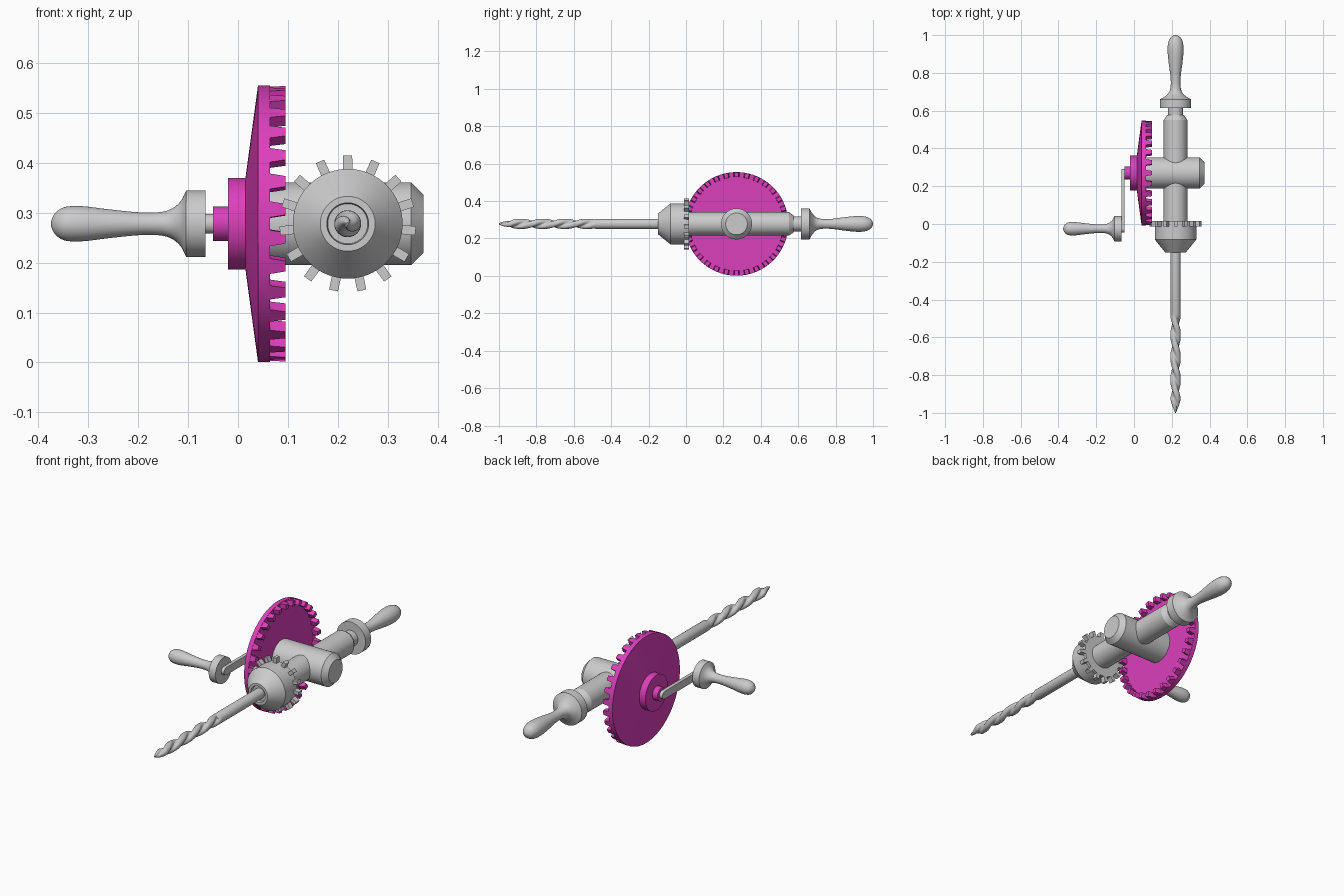
import bpy, bmesh
from math import sin, cos, pi, radians
from mathutils import Vector

if "Cube" in bpy.data.objects:
    bpy.data.objects.remove(bpy.data.objects["Cube"])

AX, AZ, CY = 0.22, 0.278, 0.27   # spindle x, common height, crank axis y

pink = bpy.data.materials.new("magenta_paint")
pink.diffuse_color = (0.72, 0.05, 0.5, 1)
pink.use_nodes = True
pink.node_tree.nodes["Principled BSDF"].inputs["Base Color"].default_value = pink.diffuse_color


def place(axis, t, r, a):
    """Point at distance t along the spindle (y) or a crank (x) axis."""
    if axis == 'spindle':
        return Vector((AX + r * cos(a), t, AZ + r * sin(a)))
    y = CY if axis == 'crank' else -0.025
    return Vector((t, y + r * cos(a), AZ + r * sin(a)))


def finish(bm, name, mat=None, angle=30):
    bmesh.ops.remove_doubles(bm, verts=bm.verts, dist=1e-5)
    bmesh.ops.recalc_face_normals(bm, faces=bm.faces)
    me = bpy.data.meshes.new(name)
    bm.to_mesh(me)
    bm.free()
    ob = bpy.data.objects.new(name, me)
    bpy.context.collection.objects.link(ob)
    if mat:
        me.materials.append(mat)
    bpy.ops.object.select_all(action='DESELECT')
    ob.select_set(True)
    bpy.context.view_layer.objects.active = ob
    bpy.ops.object.shade_smooth_by_angle(angle=radians(angle))
    return ob


def skin(bm, rings):
    """Bridge successive closed rings and cap both ends."""
    rings = [[bm.verts.new(p) for p in ring] for ring in rings]
    n = len(rings[0])
    for a, b in zip(rings, rings[1:]):
        for i in range(n):
            j = (i + 1) % n
            bm.faces.new((a[i], a[j], b[j], b[i]))
    bm.faces.new(rings[0])
    bm.faces.new(rings[-1])


def lathe(bm, axis, profile, n=64):
    skin(bm, [[place(axis, t, r, 2 * pi * i / n) for i in range(n)] for t, r in profile])


def turned(name, axis, profile, mat=None):
    bm = bmesh.new()
    lathe(bm, axis, profile)
    return finish(bm, name, mat)


def smooth_profile(pts, steps=5):
    """Catmull-Rom through the profile points."""
    v = [Vector(p) for p in pts]
    v = [2 * v[0] - v[1]] + v + [2 * v[-1] - v[-2]]
    out = []
    for a, b, c, d in zip(v, v[1:], v[2:], v[3:]):
        for s in range(steps):
            u = s / steps
            out.append(0.5 * (2 * b + (c - a) * u + (2 * a - 5 * b + 4 * c - d) * u**2
                              + (3 * b - a - 3 * c + d) * u**3))
    return [(p.x, max(p.y, 0.001)) for p in out] + [pts[-1]]


def tooth(bm, axis, a, t0, t1, r0, r1, base, tip, axial):
    """Tapered block; it narrows along the axis or along the radius."""
    rings = []
    for t, r in ((t0, r0), (t0, r1), (t1, r1), (t1, r0)):
        w = (tip if (t == t1 if axial else r == r1) else base) / 2
        rings.append([place(axis, t, r, a - w / r1), place(axis, t, r, a + w / r1)])
    skin_pts = [[ring[k] for ring in rings] for k in (0, 1)]
    skin(bm, skin_pts)


# Large crown wheel with hub and face teeth
bm = bmesh.new()
lathe(bm, 'crank', [(-0.05, 0.035), (-0.02, 0.035), (-0.02, 0.092), (0.015, 0.092),
                    (0.04, 0.277), (0.064, 0.277)], 90)
for i in range(30):
    tooth(bm, 'crank', pi / 2 + i * 2 * pi / 30, 0.06, 0.095, 0.25, 0.276, 0.034, 0.022, True)
finish(bm, "crown_wheel", pink, 12)

# Pinion teeth on the chuck
bm = bmesh.new()
lathe(bm, 'spindle', [(-0.012, 0.109), (0.015, 0.109)])
for i in range(15):
    tooth(bm, 'spindle', pi / 2 + i * 2 * pi / 15, -0.012, 0.015, 0.10, 0.137, 0.026, 0.018, False)
finish(bm, "pinion")

# Chuck with recessed mouth
turned("chuck", 'spindle', [(0.0, 0.11), (-0.082, 0.11), (-0.15, 0.055), (-0.15, 0.042), (-0.135, 0.04)])

# Main tube, side housing and neck
turned("main_tube", 'spindle', [(0.01, 0.063), (0.55, 0.063), (0.576, 0.045)])
turned("side_housing", 'crank', [(0.06, 0.083), (0.347, 0.083), (0.372, 0.058)])
turned("handle_neck", 'spindle', [(0.56, 0.04), (0.62, 0.04)])

# Rear handle: flange flowing into a bulbous grip
turned("rear_handle", 'spindle', [(0.614, 0.083)] + smooth_profile([
    (0.66, 0.083), (0.673, 0.06), (0.695, 0.036), (0.73, 0.026), (0.78, 0.027), (0.85, 0.036),
    (0.91, 0.042), (0.955, 0.04), (0.985, 0.028), (0.997, 0.012), (1.0, 0.001)]))

# Crank handle
turned("crank_handle", 'grip', [(-0.065, 0.067), (-0.104, 0.067)] + smooth_profile([
    (-0.105, 0.064), (-0.116, 0.044), (-0.135, 0.029), (-0.16, 0.023), (-0.2, 0.023), (-0.26, 0.029),
    (-0.31, 0.035), (-0.345, 0.034), (-0.364, 0.024), (-0.373, 0.01), (-0.375, 0.001)]))

# Crank arm: flat bar with rounded ends
outline = []
for yc, start in ((CY, -pi / 2), (-0.025, pi / 2)):
    outline += [(yc + 0.02 * cos(start + pi * k / 10), AZ + 0.02 * sin(start + pi * k / 10))
                for k in range(11)]
bm = bmesh.new()
skin(bm, [[Vector((x, y, z)) for y, z in outline] for x in (-0.067, -0.049)])
finish(bm, "crank_arm")

# Bit shank and twisted two-flute bit
turned("bit_shank", 'spindle', [(-0.13, 0.027), (-0.48, 0.027), (-0.50, 0.02)])
rings = []
for k in range(131):
    t = -0.47 - 0.53 * k / 130
    flute = min(1, k / 10) * 0.5
    size = 0.027 * min(1, 0.1 + 0.9 * ((t + 1) / 0.07) ** 0.8 if t > -1 else 0.1)
    turn = (t + 0.47) * pi / 0.118
    rings.append([place('spindle', t, size * (1 - flute * sin(2 * pi * i / 32) ** 4),
                        2 * pi * i / 32 + turn) for i in range(32)])
bm = bmesh.new()
skin(bm, rings)
finish(bm, "twist_bit", None, 40)
